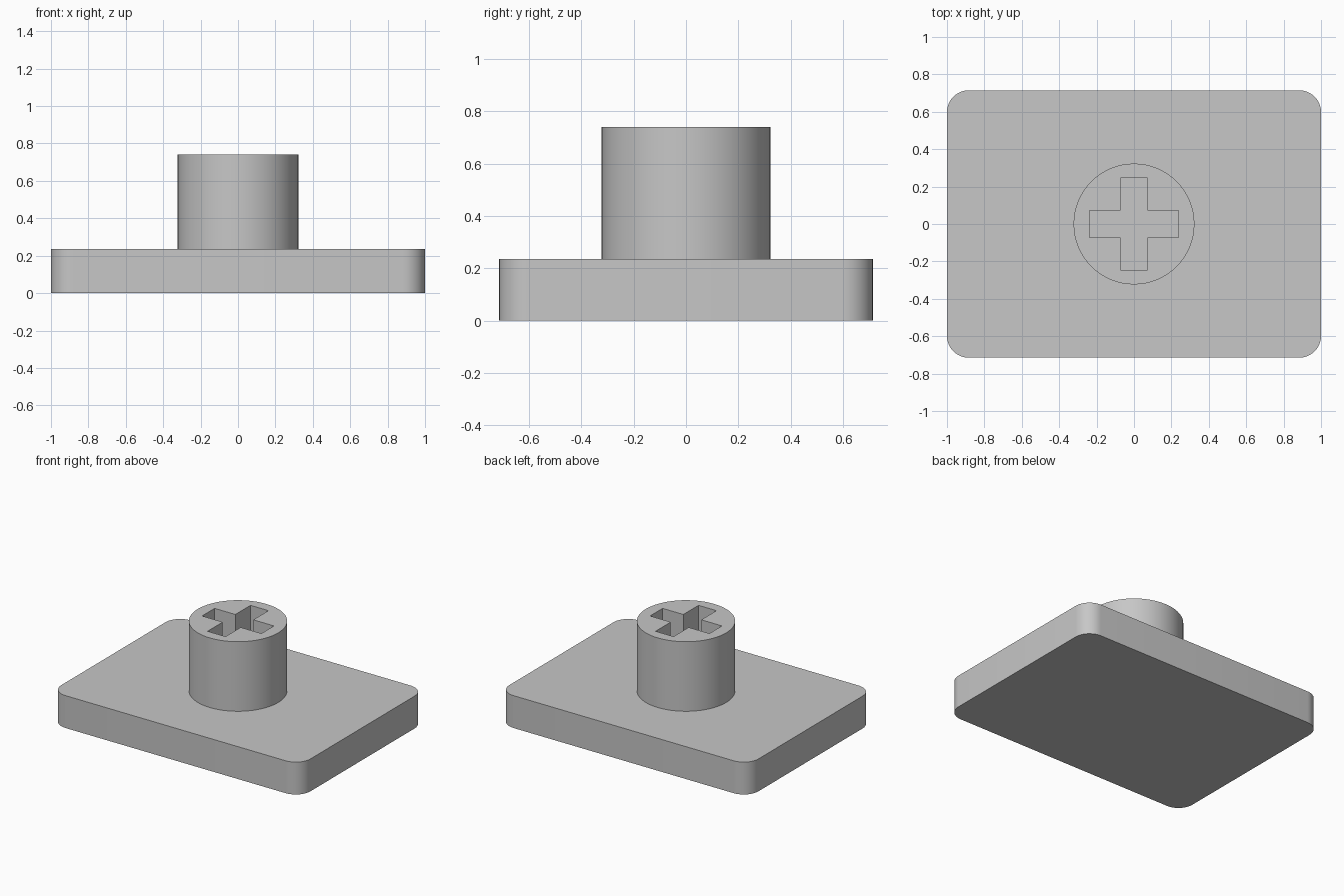
import bpy
import bmesh
import math

cube = bpy.data.objects.get("Cube")
if cube:
    bpy.data.objects.remove(cube, do_unlink=True)

GREY = (0.57, 0.57, 0.57, 1)
grey = bpy.data.materials.new("plain grey")
grey.use_nodes = True
grey.diffuse_color = GREY
grey.node_tree.nodes["Principled BSDF"].inputs["Base Color"].default_value = GREY

PLATE_TOP, STEM_TOP = 0.235, 0.74


def prism(name, outline, bottom, top):
    """Extrude a closed outline of (x, y) points between two heights."""
    bm = bmesh.new()
    face = bm.faces.new([bm.verts.new((x, y, bottom)) for x, y in outline])
    bm.normal_update()
    side = bmesh.ops.extrude_face_region(bm, geom=[face])["geom"]
    moved = [v for v in side if isinstance(v, bmesh.types.BMVert)]
    bmesh.ops.translate(bm, verts=moved, vec=(0, 0, top - bottom))
    bmesh.ops.recalc_face_normals(bm, faces=bm.faces)
    mesh = bpy.data.meshes.new(name)
    bm.to_mesh(mesh)
    bm.free()
    mesh.materials.append(grey)
    obj = bpy.data.objects.new(name, mesh)
    bpy.context.collection.objects.link(obj)
    return obj


def rounded_rectangle(hx, hy, r, steps=10):
    points = []
    for corner, (sx, sy) in enumerate([(1, 1), (-1, 1), (-1, -1), (1, -1)]):
        for i in range(steps + 1):
            a = (corner + i / steps) * math.pi / 2
            points.append((sx * (hx - r) + r * math.cos(a),
                           sy * (hy - r) + r * math.sin(a)))
    return points


def circle(r, n=64):
    return [(r * math.cos(math.tau * i / n), r * math.sin(math.tau * i / n))
            for i in range(n)]


def cross(hx, hy, w):
    quarter = [(hx, w), (w, w), (w, hy)]
    upper = quarter + [(-x, y) for x, y in reversed(quarter)]
    return upper + [(-x, -y) for x, y in upper]


# Base plate with rounded corners, and the round stem standing on it
plate = prism("base_plate", rounded_rectangle(1, 0.715, 0.117), 0, PLATE_TOP)
stem = prism("stem", circle(0.323), PLATE_TOP, STEM_TOP)

# Cross-shaped socket running down the stem to the plate
cutter = prism("socket_cutter", cross(0.238, 0.246, 0.072),
               PLATE_TOP - 0.1, STEM_TOP + 0.1)
cutter.hide_render = True
socket = stem.modifiers.new("cross_socket", 'BOOLEAN')
socket.operation = 'DIFFERENCE'
socket.solver = 'EXACT'
socket.object = cutter

# Bake the cut and remove the cutter
bpy.context.view_layer.update()
evaluated = stem.evaluated_get(bpy.context.evaluated_depsgraph_get())
cut_mesh = bpy.data.meshes.new_from_object(evaluated)
stem.modifiers.clear()
stem.data = cut_mesh
bpy.data.objects.remove(cutter, do_unlink=True)

# Smooth the round walls, keep the rims sharp
for obj in (plate, stem):
    bpy.ops.object.select_all(action='DESELECT')
    obj.select_set(True)
    bpy.context.view_layer.objects.active = obj
    bpy.ops.object.shade_smooth_by_angle(angle=math.radians(30))
